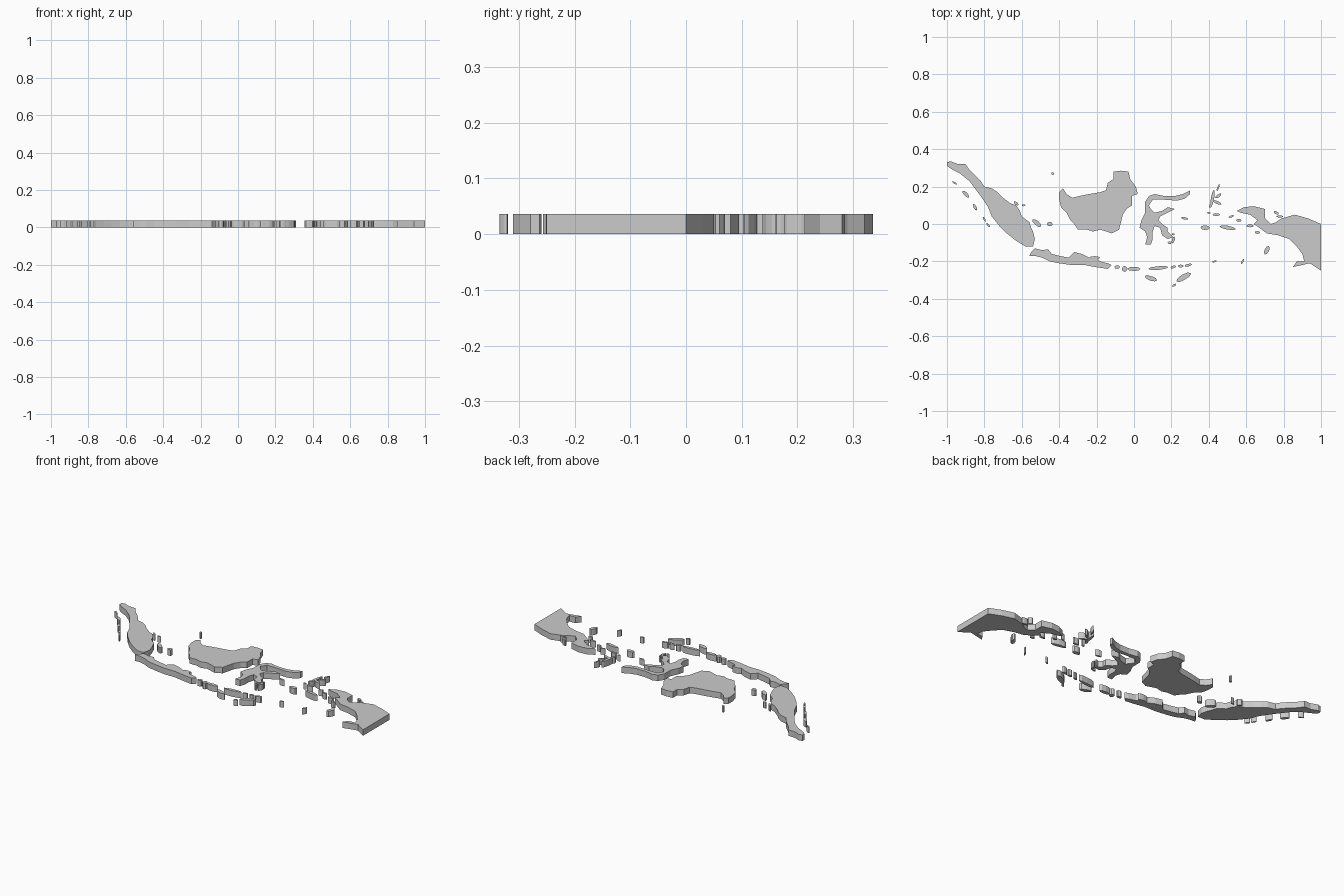
import bpy
import bmesh
import math
import random
from mathutils import Vector

THICKNESS = 0.036
UNIT = 0.01  # outlines are drawn in hundredths
random.seed(4)

cube = bpy.data.objects.get("Cube")
if cube:
    bpy.data.objects.remove(cube)

# Single flat grey for the whole relief map
grey = bpy.data.materials.new("land_grey")
grey.use_nodes = True
colour = (0.6, 0.6, 0.6, 1)
grey.diffuse_color = colour
grey.node_tree.nodes["Principled BSDF"].inputs["Base Color"].default_value = colour


def slab(name, outline):
    """Extrude a closed coast outline into a flat-topped plate."""
    bm = bmesh.new()
    base = bm.faces.new([bm.verts.new((x * UNIT, y * UNIT, 0)) for x, y in outline])
    result = bmesh.ops.extrude_face_region(bm, geom=[base], use_keep_orig=True)
    top = [item for item in result["geom"] if isinstance(item, bmesh.types.BMVert)]
    bmesh.ops.translate(bm, verts=top, vec=(0, 0, THICKNESS))
    bmesh.ops.recalc_face_normals(bm, faces=bm.faces[:])
    mesh = bpy.data.meshes.new(name)
    bm.to_mesh(mesh)
    bm.free()
    mesh.materials.append(grey)
    island = bpy.data.objects.new(name, mesh)
    bpy.context.collection.objects.link(island)
    return island


def islet(name, x, y, length, width, angle=0, sides=8):
    """Small island: a slightly ragged oval turned by an angle in degrees."""
    turn = math.radians(angle)
    outline = []
    for i in range(sides):
        a = math.tau * i / sides
        ragged = random.uniform(0.9, 1.1)
        u = math.cos(a) * length / 2
        v = math.sin(a) * width / 2 * ragged
        outline.append((x + u * math.cos(turn) - v * math.sin(turn),
                        y + u * math.sin(turn) + v * math.cos(turn)))
    return slab(name, outline)


def islet_group(name, members):
    for number, member in enumerate(members, start=1):
        islet(f"{name}_{number}", *member)


# Long western island
slab("western_island", [
    (-100, 33), (-98, 33.5), (-94, 32), (-90, 32), (-88, 29), (-86, 27),
    (-82, 23), (-80, 20), (-76, 19), (-73, 17), (-70, 14), (-66, 11),
    (-63, 10), (-61, 7), (-60, 4), (-56, 1), (-55, -2), (-54, -4),
    (-53, -8), (-54, -12), (-58, -12), (-63, -9), (-68, -5), (-72, -1),
    (-76, 4), (-78, 9), (-82, 15), (-85, 19), (-88, 23), (-93, 27),
    (-97, 29), (-100, 31)])

# Narrow southern island
slab("southern_island", [
    (-55, -15), (-53, -13), (-49, -14), (-46, -13.5), (-44, -16), (-40, -17),
    (-35, -18), (-32, -15), (-28, -16), (-24, -18), (-20, -18), (-18, -20),
    (-14, -21), (-12, -22), (-14, -24), (-21, -23), (-26, -22), (-33, -22),
    (-40, -21), (-45, -20), (-49, -18), (-53, -17), (-56, -17)])

# Broad central island
slab("central_island", [
    (-40, 17), (-38, 19), (-36, 16), (-33, 14), (-29, 15), (-24, 16),
    (-18, 17), (-15, 18), (-14, 22), (-11, 24), (-11, 28), (-7, 28.5),
    (-3, 28), (-2, 24), (1, 20), (2, 16), (-1, 15), (-1, 10),
    (-4, 8), (-6, 5), (-7, 1), (-8, -3), (-12, -5), (-15, -4),
    (-18, -3), (-22, -4), (-25, -3), (-30, -3), (-32, 0), (-34, 2),
    (-36, 6), (-39, 9), (-40, 13)])

# Island with four crooked arms
slab("armed_island", [
    (8, 15), (11, 16), (16, 15), (22, 15), (26, 16), (30, 18),
    (30, 16), (27, 13.5), (23, 12.5), (16, 13), (10, 13), (8, 10),
    (9, 8), (11, 6), (15, 7), (18, 9), (22, 8), (18, 6),
    (14, 4), (13, 2), (15, 0), (18, -2), (18, -4), (21, -7),
    (18, -8), (15, -6), (14, -2), (11, -1), (10, -4), (10, -8),
    (9, -11), (6, -11), (7, -7), (6, -4), (3, -2), (4, 2),
    (6, 6), (6, 12)])

# Large eastern island, cut straight along its border
slab("eastern_island", [
    (55, 7), (59, 9), (64, 9.5), (70, 8), (70, 3), (73, 0),
    (76, 1), (79, 3), (86, 5), (93, 3), (100, 0), (100, -25),
    (94, -21), (85, -23), (87, -20), (91, -20), (90, -16), (87, -12),
    (83, -8), (77, -6), (71, -5), (67, -2), (64, 0), (66, 2),
    (62, 5), (57, 6)])

# Chain off the western coast
islet_group("west_coast_islet", [
    (-96, 22, 3, 1, -30), (-90, 16, 5, 2, -45), (-85, 9, 4, 1.5, -60),
    (-80, 2.5, 3, 1, -60), (-78, -0.5, 3, 1, -50)])

# Islands between the western and central islands
islet_group("strait_islet", [
    (-63, 11, 3, 1.5, -40), (-59, 10, 2, 1), (-52, 0.5, 6, 2.5, -40),
    (-45, 0, 3, 2.5), (-43.5, 27, 1.5, 1.5)])

# Chain running east of the southern island
islet_group("southern_chain_islet", [
    (-21, -18, 6, 1.5), (-9, -23, 3, 2), (-5, -24, 3, 3),
    (0, -24, 7, 2.5), (9, -29, 7, 2.5, -20), (13, -23.5, 11, 2, 5),
    (21, -23, 3, 1.5, 20), (25, -22.5, 3, 1.5), (29, -22, 4, 1.5, 15),
    (26.5, -28.5, 9, 3, 30), (21.5, -32.7, 2.5, 1.2, 30)])

# Islets round the armed island
islet_group("armed_island_islet", [
    (21, -8.5, 4, 1.5, 70), (19, -10, 2, 1.5), (27, 3, 4, 1.2, -10),
    (21, -5.5, 1.5, 1)])

# Spidery northern island made of joined limbs
islet_group("spidery_island_limb", [
    (42, 14, 9, 1.7, 80), (45, 15, 4, 1.5, 35), (44.5, 11.5, 5, 1.5, -25),
    (45, 19.5, 4, 1, 70), (41, 10, 3, 1.5, 60)])

# Scattered middle sea islands
islet_group("middle_sea_islet", [
    (38, -2, 5, 2.5), (50, -2, 9, 2, -10), (44, 5, 4, 1.5),
    (40, 6, 2, 1), (52, 4, 3, 1.2, 20), (56, 2, 3, 1.5)])

# Islands around the eastern island
islet_group("eastern_islet", [
    (62, -1, 4, 1.5), (66, -4.5, 3, 1.5), (76, 6, 3, 1.5, -30),
    (78, 4, 4, 1), (71, -14, 5, 2.5, 65), (58, -20, 3, 1, 60),
    (43, -20, 2.5, 1, 20)])
